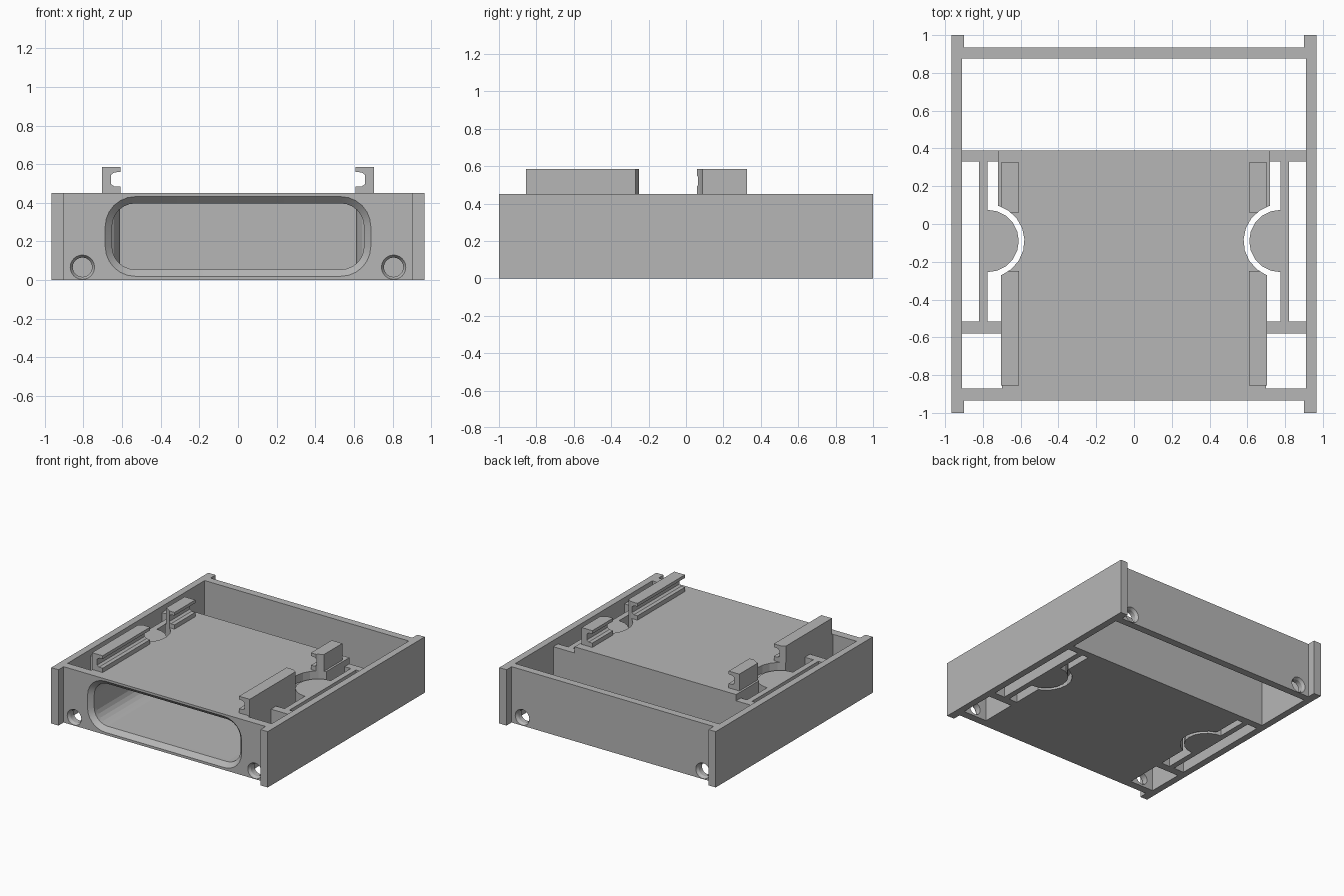
import bpy, bmesh, math
from mathutils import Matrix

if "Cube" in bpy.data.objects:
    bpy.data.objects.remove(bpy.data.objects["Cube"])

grey = bpy.data.materials.new("light grey")
grey.diffuse_color = (0.47, 0.47, 0.47, 1)
grey.use_nodes = True
grey.node_tree.nodes["Principled BSDF"].inputs["Base Color"].default_value = grey.diffuse_color


def finish(name, bm):
    bmesh.ops.recalc_face_normals(bm, faces=bm.faces)
    me = bpy.data.meshes.new(name)
    bm.to_mesh(me)
    bm.free()
    me.materials.append(grey)
    ob = bpy.data.objects.new(name, me)
    bpy.context.collection.objects.link(ob)
    return ob


def loft(name, rings):
    """Skin closed rings of equal point count and cap both ends."""
    bm = bmesh.new()
    vs = [[bm.verts.new(p) for p in r] for r in rings]
    n = len(vs[0])
    for a, b in zip(vs, vs[1:]):
        for i in range(n):
            j = (i + 1) % n
            bm.faces.new((a[i], a[j], b[j], b[i]))
    bm.faces.new(vs[0])
    bm.faces.new(vs[-1])
    return finish(name, bm)


def prism(name, pts, z0, z1):
    return loft(name, [[(x, y, z) for x, y in pts] for z in (z0, z1)])


def box(name, x0, x1, y0, y1, z0, z1):
    x0, x1 = sorted((x0, x1))
    return prism(name, [(x0, y0), (x1, y0), (x1, y1), (x0, y1)], z0, z1)


def cut(ob, cutter):
    m = ob.modifiers.new("cut", 'BOOLEAN')
    m.operation, m.solver, m.object = 'DIFFERENCE', 'EXACT', cutter
    bpy.context.view_layer.objects.active = ob
    bpy.ops.object.modifier_apply(modifier=m.name)


def arc(cx, cy, r, a0, a1, n):
    return [(cx + r * math.cos(math.radians(a0 + (a1 - a0) * i / n)),
             cy + r * math.sin(math.radians(a0 + (a1 - a0) * i / n))) for i in range(n + 1)]


def slot(y, grow):
    """Rounded rectangle in the xz plane."""
    x, z0, z1, r = 0.652, 0.055, 0.397, 0.12
    pts = []
    for cx, cz, a in ((x - r, z1 - r, 0), (r - x, z1 - r, 90),
                      (r - x, z0 + r, 180), (x - r, z0 + r, 270)):
        pts += arc(cx, cz, r + grow, a, a + 90, 6)
    return [(px, y, pz) for px, pz in pts]


H, LOW = 0.45, 0.40
BX, BY = 0.775, -0.09          # centre of the round spring button
cutters = []

# central tray with arc notches on both sides
edge = [(0.70, -0.87)] + arc(BX, BY, 0.195, 247.4, 106.4, 8) + [(0.72, 0.39)]
tray = prism("tray", edge + [(-x, y) for x, y in reversed(edge)], 0, H)

# front and back walls
front_wall = box("front_wall", -0.91, 0.91, -0.935, -0.87, 0, H)
back_wall = box("back_wall", -0.91, 0.91, 0.875, 0.935, 0, H)

# front pocket with a rounded lip
R = 0.035
rings = [slot(-0.945, R)]
for i in range(7):
    a = math.radians(15 * i)
    rings.append(slot(-0.935 + R * math.sin(a), R * (1 - math.cos(math.pi / 2 - a))))
rings.append(slot(0.33, 0))
pocket = loft("pocket_cutter", rings)
cutters.append(pocket)
cut(front_wall, pocket)
cut(tray, pocket)

# countersunk screw holes in both walls
for wall, y, s in ((front_wall, -0.935, 1), (back_wall, 0.935, -1)):
    for x in (-0.805, 0.805):
        hole = loft("hole_cutter", [
            [(px, y + s * d, pz) for px, pz in arc(x, 0.067, r, 0, 345, 23)]
            for d, r in ((-0.01, 0.066), (0, 0.063), (0.02, 0.05), (0.09, 0.05))])
        cutters.append(hole)
        cut(wall, hole)

# C-shaped rail profile, x and z
profile = [(0.703, 0.45), (0.703, 0.585), (0.608, 0.585), (0.608, 0.56), (0.64, 0.557),
           (0.657, 0.545), (0.657, 0.497), (0.64, 0.485), (0.608, 0.485), (0.608, 0.45)]

for s, side in ((-1, "left"), (1, "right")):
    # side wall with end lips
    box(side + "_wall", s * 0.91, s * 0.965, -1, 1, 0, H)
    for y0, y1, end in ((-1, -0.935, "front"), (0.935, 1, "back")):
        box(f"{side}_{end}_lip", s * 0.90, s * 0.91, y0, y1, 0, H)

    # cross bars between tray and side wall
    box(side + "_front_bar", s * 0.70, s * 0.91, -0.58, -0.515, 0, LOW)
    box(side + "_back_bar", s * 0.72, s * 0.91, 0.33, 0.39, 0, LOW)

    # spring strip carrying the half-round button
    strip = [(0.82, -0.515), (0.82, 0.33), (0.775, 0.33)] \
        + arc(BX, BY, 0.165, 90, 270, 10) + [(0.775, -0.515)]
    prism(side + "_spring_button", [(s * x, y) for x, y in strip], 0, LOW)

    # rails, trimmed by the button clearance
    trim = prism("trim_cutter", [(s * x, y) for x, y in
                                 arc(BX, BY, 0.195, 247.4, 106.4, 8) + [(0.9, 0.097), (0.9, -0.27)]],
                 0.4, 0.7)
    cutters.append(trim)
    for name, y0, y1 in (("front", -0.855, -0.25), ("back", 0.06, 0.325)):
        rail = loft(f"{side}_{name}_rail",
                    [[(s * x, y, z) for x, z in profile] for y in (y0, y1)])
        cut(rail, trim)

# remove cutters, then smooth the lip and holes only
for c in cutters:
    bpy.data.objects.remove(c)
for ob in (front_wall, back_wall):
    bpy.ops.object.select_all(action='DESELECT')
    ob.select_set(True)
    bpy.context.view_layer.objects.active = ob
    bpy.ops.object.shade_smooth_by_angle(angle=math.radians(25))
